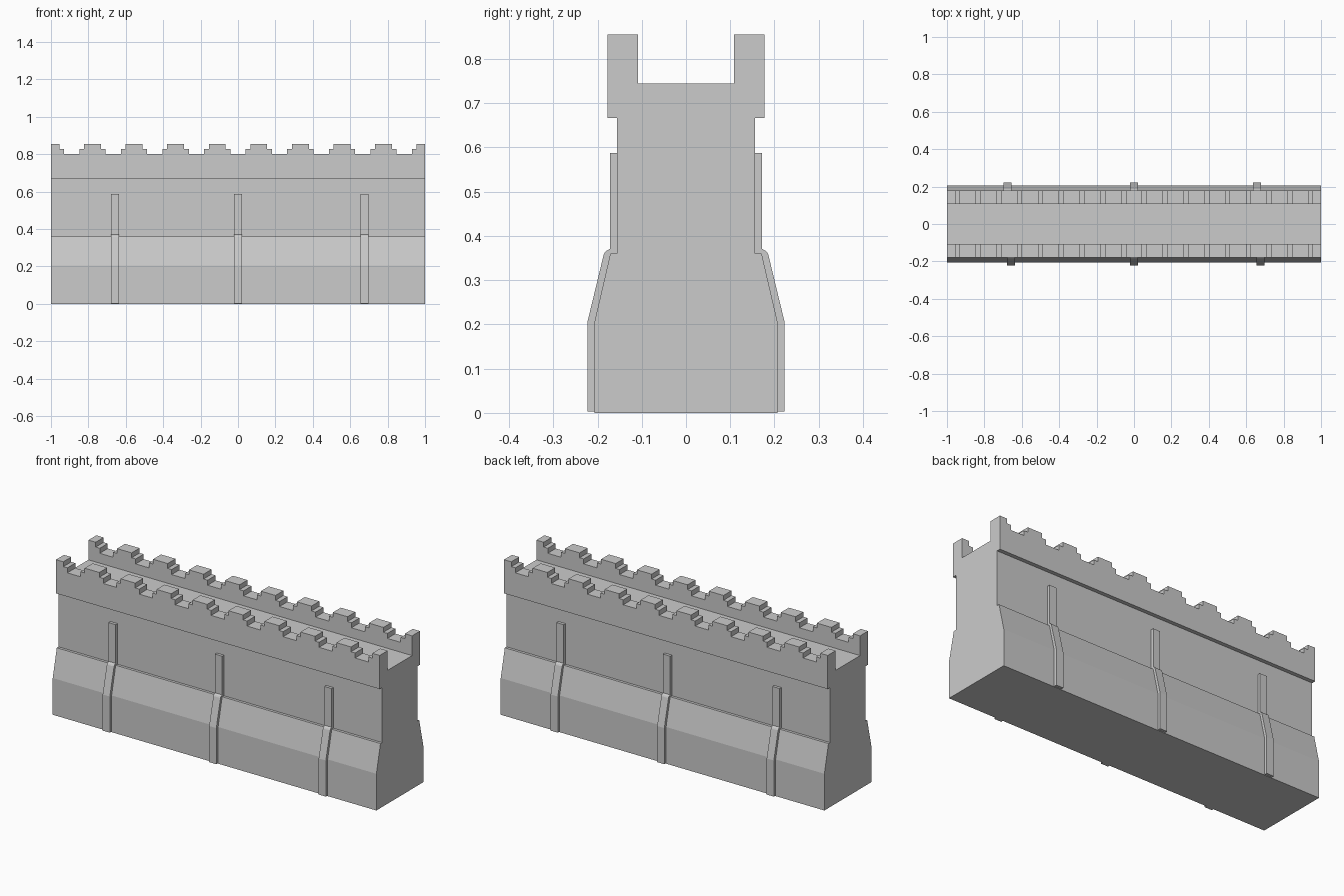
import bpy, bmesh
from mathutils import Vector

if "Cube" in bpy.data.objects:
    bpy.data.objects.remove(bpy.data.objects["Cube"])


def prism_mesh(name, loops, to_front, to_back):
    """Extrude one or more 2D outlines between two mapped planes."""
    bm = bmesh.new()
    for pts in loops:
        a = [bm.verts.new(Vector(to_front(u, v))) for u, v in pts]
        b = [bm.verts.new(Vector(to_back(u, v))) for u, v in pts]
        n = len(pts)
        bm.faces.new(a)
        bm.faces.new(b[::-1])
        for i in range(n):
            j = (i + 1) % n
            bm.faces.new((a[j], a[i], b[i], b[j]))
    bmesh.ops.recalc_face_normals(bm, faces=bm.faces[:])
    mesh = bpy.data.meshes.new(name)
    bm.to_mesh(mesh)
    bm.free()
    obj = bpy.data.objects.new(name, mesh)
    bpy.context.collection.objects.link(obj)
    return obj


def along_x(name, pts, x0, x1):
    return prism_mesh(name, [pts], lambda y, z: (x0, y, z), lambda y, z: (x1, y, z))


# Wall: full cross-section with sloped base, ledge, overhanging parapets and walkway
half = [(0.207, 0), (0.207, 0.205), (0.171, 0.36), (0.156, 0.36), (0.156, 0.667),
        (0.178, 0.667), (0.178, 0.855), (0.108, 0.855), (0.108, 0.745)]
wall = along_x("castle_wall", half + [(-y, z) for y, z in reversed(half)], -1, 1)

# Stepped notches between the merlons, cut through both parapets
pitch = 2 / 9
notch = [(0.041, 0.80), (0.041, 0.828), (0.066, 0.828), (0.066, 0.90)]
notch = notch + [(-x, z) for x, z in reversed(notch)]
loops = [[(-1 + (i + 0.5) * pitch + x, z) for x, z in notch] for i in range(9)]
cutter = prism_mesh("notch_cutter", loops,
                    lambda x, z: (x, -0.3, z), lambda x, z: (x, 0.3, z))
cutter.hide_render = True
mod = wall.modifiers.new("notches", 'BOOLEAN')
mod.operation = 'DIFFERENCE'
mod.solver = 'EXACT'
mod.object = cutter
bpy.context.view_layer.objects.active = wall
bpy.ops.object.modifier_apply(modifier=mod.name)
bpy.data.objects.remove(cutter)

# Buttress strips following the wall face; the back set is the front turned half round
strip = [(0.205, 0.003), (0.223, 0.003), (0.223, 0.205), (0.186, 0.358), (0.182, 0.365),
         (0.172, 0.371), (0.172, 0.587), (0.154, 0.587), (0.154, 0.358), (0.169, 0.358),
         (0.205, 0.205)]
for side, label in ((-1, "front"), (1, "back")):
    for i, x in enumerate((-0.658, 0, 0.677)):
        cx = -side * x
        along_x(f"buttress_{label}_{i + 1}", [(side * y, z) for y, z in strip],
                cx - 0.022, cx + 0.022)
